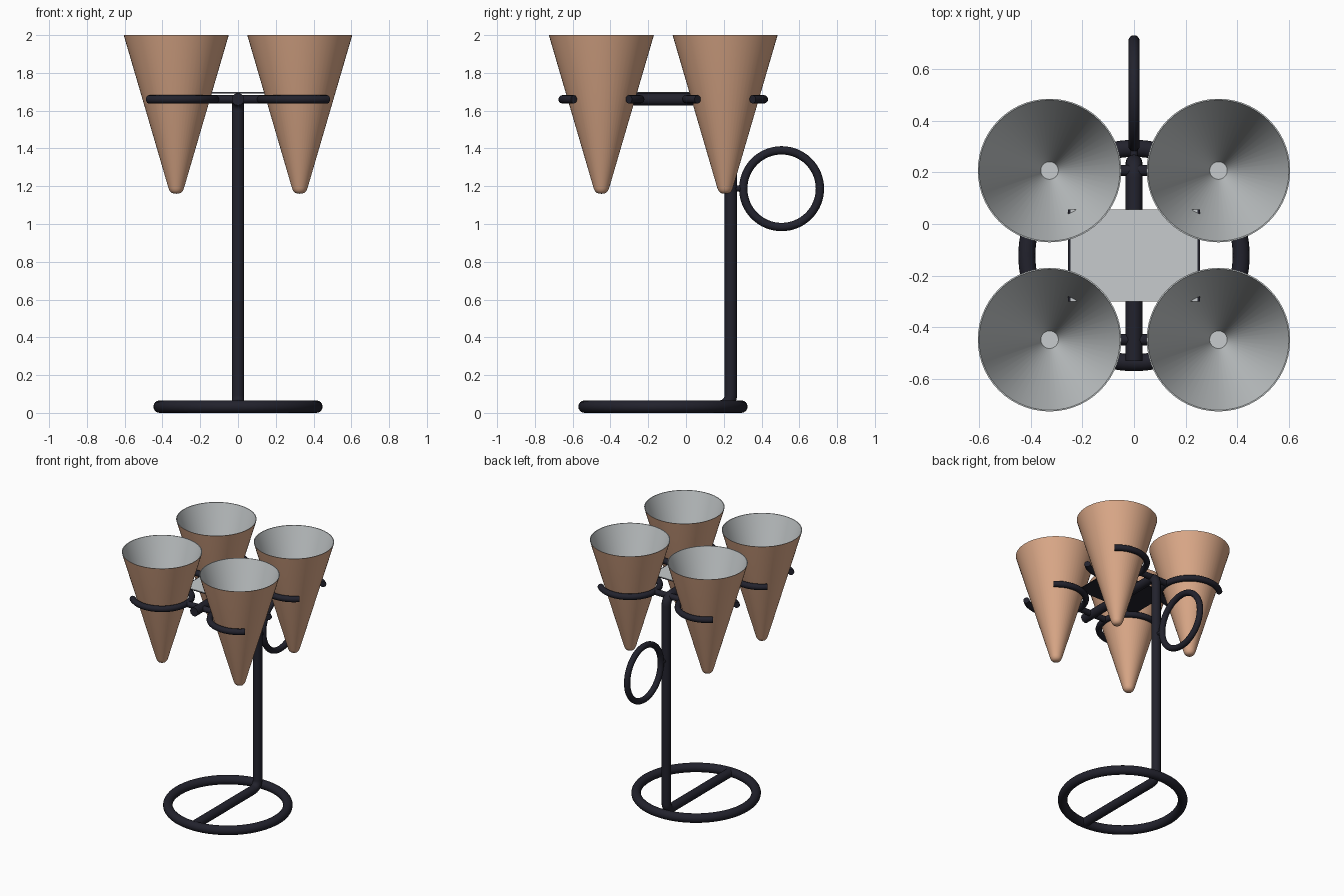
import bpy, bmesh
from math import cos, sin, pi, radians
from mathutils import Vector, Matrix

cube = bpy.data.objects.get("Cube")
if cube:
    bpy.data.objects.remove(cube, do_unlink=True)


def material(name, rgb):
    m = bpy.data.materials.new(name)
    m.use_nodes = True
    m.diffuse_color = (*rgb, 1)
    m.node_tree.nodes["Principled BSDF"].inputs["Base Color"].default_value = (*rgb, 1)
    return m


METAL = material("dark metal", (0.016, 0.016, 0.026))
WAFER = material("tan wafer", (0.72, 0.40, 0.25))
PAPER = material("pale grey lining", (0.57, 0.60, 0.61))

SIDES = [(-1, "right"), (1, "left")]
ROWS = [(-0.448, "front"), (0.207, "back")]
CONE_X, ARM_Z, MID_Y, POST_Y = 0.327, 1.66, -0.122, 0.237
ROD, WIRE = 0.033, 0.022


def select(obj):
    bpy.ops.object.select_all(action='DESELECT')
    obj.select_set(True)
    bpy.context.view_layer.objects.active = obj


def smooth(obj):
    select(obj)
    bpy.ops.object.shade_smooth_by_angle(angle=radians(40))


def tube(name, points, radius):
    """Round rod swept along a polyline, with closed ends."""
    curve = bpy.data.curves.new(name, 'CURVE')
    curve.dimensions = '3D'
    curve.bevel_depth = radius
    curve.bevel_resolution = 4
    curve.use_fill_caps = True
    spline = curve.splines.new('POLY')
    spline.points.add(len(points) - 1)
    for p, co in zip(spline.points, points):
        p.co = (*co, 1)
    obj = bpy.data.objects.new(name, curve)
    bpy.context.collection.objects.link(obj)
    curve.materials.append(METAL)
    select(obj)
    bpy.ops.object.convert(target='MESH')
    smooth(bpy.context.object)


def hoop(name, location, major, minor, rotation=(0, 0, 0)):
    bpy.ops.mesh.primitive_torus_add(location=location, rotation=rotation,
                                     major_radius=major, minor_radius=minor,
                                     major_segments=64, minor_segments=16)
    obj = bpy.context.object
    obj.name = name
    obj.data.materials.append(METAL)
    smooth(obj)


def rounded(corners, radius, steps=8):
    """Polyline with its inner corners rounded off."""
    pts = [Vector(c) for c in corners]
    out = [pts[0]]
    for a, b, c in zip(pts, pts[1:], pts[2:]):
        p, q = b + (a - b).normalized() * radius, b + (c - b).normalized() * radius
        centre = p + q - b
        for i in range(steps + 1):
            t = i / steps * pi / 2
            out.append(centre + (p - centre) * cos(t) + (q - centre) * sin(t))
    return out + [pts[-1]]


def cone(name, x, y):
    """Hollow cone with a rounded tip and a pale inside."""
    profile = [(0, 1.16), (0.014, 1.161), (0.026, 1.166), (0.035, 1.176), (0.041, 1.19),
               (0.278, 2), (0.273, 2), (0.034, 1.195), (0, 1.195)]
    bm = bmesh.new()
    verts = [bm.verts.new((r, 0, z)) for r, z in profile]
    edges = [bm.edges.new(pair) for pair in zip(verts, verts[1:])]
    bmesh.ops.spin(bm, geom=verts + edges, cent=(0, 0, 0), axis=(0, 0, 1),
                   angle=2 * pi, steps=56, use_duplicate=False)
    bmesh.ops.remove_doubles(bm, verts=bm.verts, dist=0.0005)
    bmesh.ops.recalc_face_normals(bm, faces=bm.faces)
    for f in bm.faces:
        f.material_index = 1 if f.normal.z > 0.1 else 0
    mesh = bpy.data.meshes.new(name)
    bm.to_mesh(mesh)
    bm.free()
    mesh.materials.append(WAFER)
    mesh.materials.append(PAPER)
    obj = bpy.data.objects.new(name, mesh)
    obj.location = (x, y, 0)
    bpy.context.collection.objects.link(obj)
    smooth(obj)


def slab(name, size, location, mat):
    bm = bmesh.new()
    bmesh.ops.create_cube(bm, size=1, matrix=Matrix.Diagonal((*size, 1)))
    mesh = bpy.data.meshes.new(name)
    bm.to_mesh(mesh)
    bm.free()
    mesh.materials.append(mat)
    obj = bpy.data.objects.new(name, mesh)
    obj.location = location
    bpy.context.collection.objects.link(obj)


# Foot ring and the single bent rod forming foot bar, post and top bar
hoop("base_ring", (0, MID_Y, ROD), 0.415, ROD)
tube("bent_post", rounded([(0, -0.53, ROD), (0, POST_Y, ROD),
                           (0, POST_Y, ARM_Z), (0, -0.53, ARM_Z)], 0.06), ROD)

# Carrying ring behind the post
hoop("handle_ring", (0, 0.506, 1.187), 0.203, WIRE, (0, pi / 2, 0))
tube("handle_joint", [(0, POST_Y, 1.187), (0, 0.3, 1.187)], 0.016)

# Cones, open holder loops and the short arms carrying them
for y, row in ROWS:
    tube(f"{row}_arm", [(-0.12, y, ARM_Z), (0.12, y, ARM_Z)], WIRE)
    for s, side in SIDES:
        cone(f"{row}_{side}_cone", s * CONE_X, y)
        angles = [radians(45 + 270 * i / 40) for i in range(41)]
        tube(f"{row}_{side}_holder",
             [(s * (CONE_X + 0.206 * cos(a)), y + 0.206 * sin(a), ARM_Z) for a in angles], WIRE)

# Thin tray resting on the top bar
slab("tray_plate", (0.51, 0.355, 0.006), (0, MID_Y, 1.694), METAL)
slab("tray_top", (0.49, 0.355, 0.003), (0, MID_Y, 1.698), PAPER)
